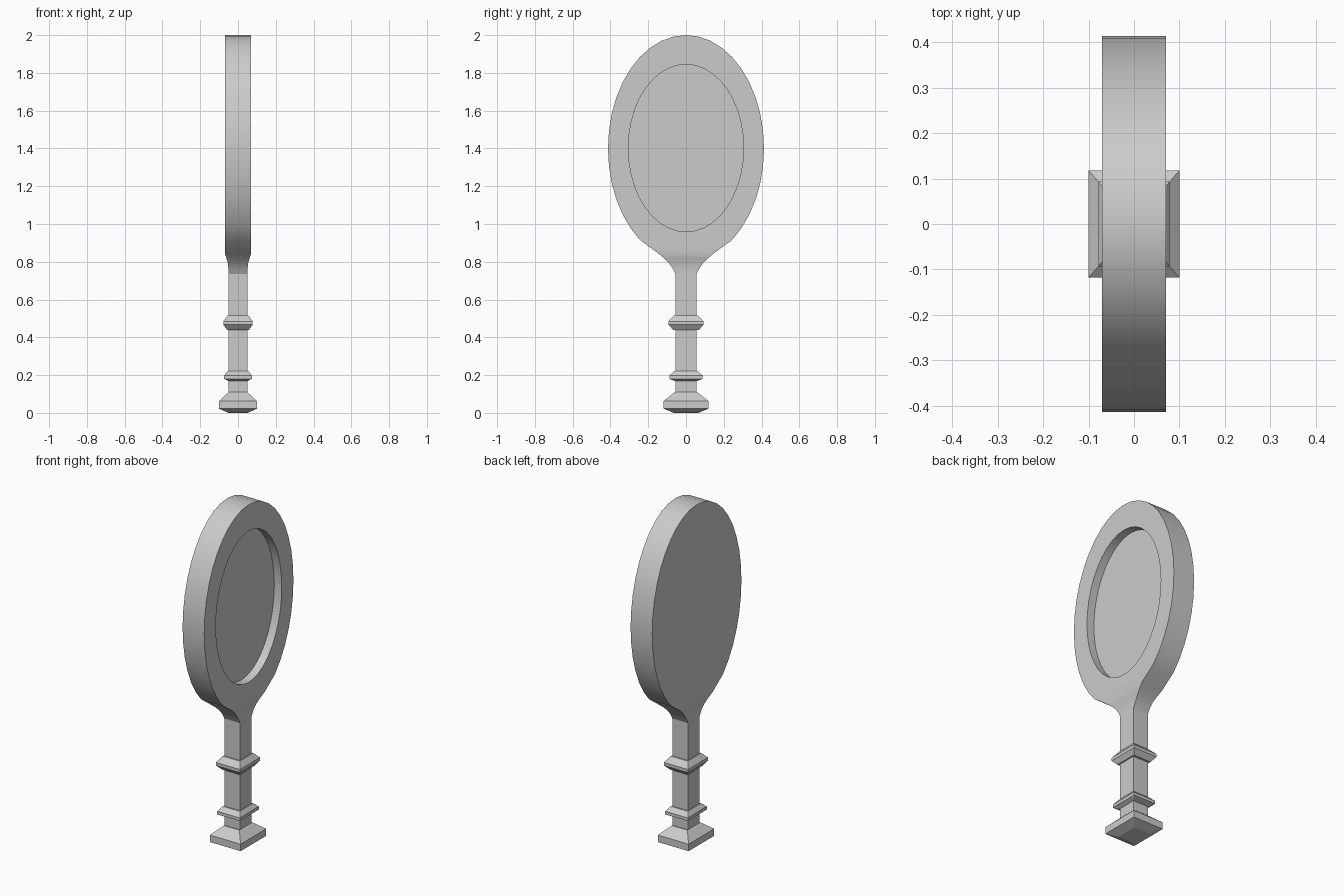
import bpy, bmesh, math

if "Cube" in bpy.data.objects:
    bpy.data.objects.remove(bpy.data.objects["Cube"])

def finish(name, bm, smooth=True):
    bmesh.ops.remove_doubles(bm, verts=bm.verts, dist=1e-4)
    bmesh.ops.recalc_face_normals(bm, faces=bm.faces)
    me = bpy.data.meshes.new(name)
    bm.to_mesh(me)
    bm.free()
    ob = bpy.data.objects.new(name, me)
    bpy.context.collection.objects.link(ob)
    return ob

def loft(name, sections, cap_top=True):
    """Stack of rectangles given as (half x, half y, z)."""
    bm = bmesh.new()
    rings = [[bm.verts.new((sx * hx, sy * hy, z))
              for sx, sy in ((-1, -1), (1, -1), (1, 1), (-1, 1))]
             for hx, hy, z in sections]
    for a, b in zip(rings, rings[1:]):
        for i in range(4):
            j = (i + 1) % 4
            bm.faces.new((a[i], a[j], b[j], b[i]))
    bm.faces.new(rings[0])
    if cap_top:
        bm.faces.new(rings[-1])
    return finish(name, bm)

# Handle: foot, lower collar, upper collar and square grip
handle = loft("handle", [
    (.05, .065, 0), (.10, .118, .022), (.10, .118, .063), (.05, .06, .11),
    (.05, .055, .11), (.05, .055, .168), (.073, .088, .18), (.073, .088, .198),
    (.055, .062, .222), (.05, .055, .222),
    (.05, .055, .44), (.058, .068, .44), (.078, .093, .467), (.078, .093, .485),
    (.055, .062, .516), (.05, .055, .516), (.05, .055, .735)], cap_top=False)

# Head: flared neck running into an oval slab
CZ, RY, RZ, N = 1.40, .413, .60, 40
neck = [(.05, .055, .735), (.051, .07, .765), (.054, .09, .792),
        (.061, .115, .818), (.07, .15, .847)]
oval = []
for i in range(N // 2 + 1):
    t = -math.pi / 2 + i * 2 * math.pi / N
    y, z = RY * math.cos(t), CZ + RZ * math.sin(t)
    if z > .87:
        oval.append((.07, max(y, 0), z))
head = loft("mirror_head", neck + oval, cap_top=False)

# Oval recess for the glass, cut into the right-hand (+x) face
bm = bmesh.new()
bmesh.ops.create_cone(bm, cap_ends=True, segments=N, radius1=1, radius2=1, depth=.2)
for v in bm.verts:
    a, b, c = v.co
    v.co = (.022 + .1 + c, .305 * a, 1.402 + .443 * b)
cutter = finish("recess_cutter", bm)
cutter.hide_render = True

mod = head.modifiers.new("recess", 'BOOLEAN')
mod.operation = 'DIFFERENCE'
mod.solver = 'EXACT'
mod.object = cutter
bpy.context.view_layer.objects.active = head
head.select_set(True)
bpy.ops.object.modifier_apply(modifier=mod.name)
bpy.data.objects.remove(cutter)

# Smooth rim, crisp edges
bpy.ops.object.shade_smooth_by_angle(angle=math.radians(25))
